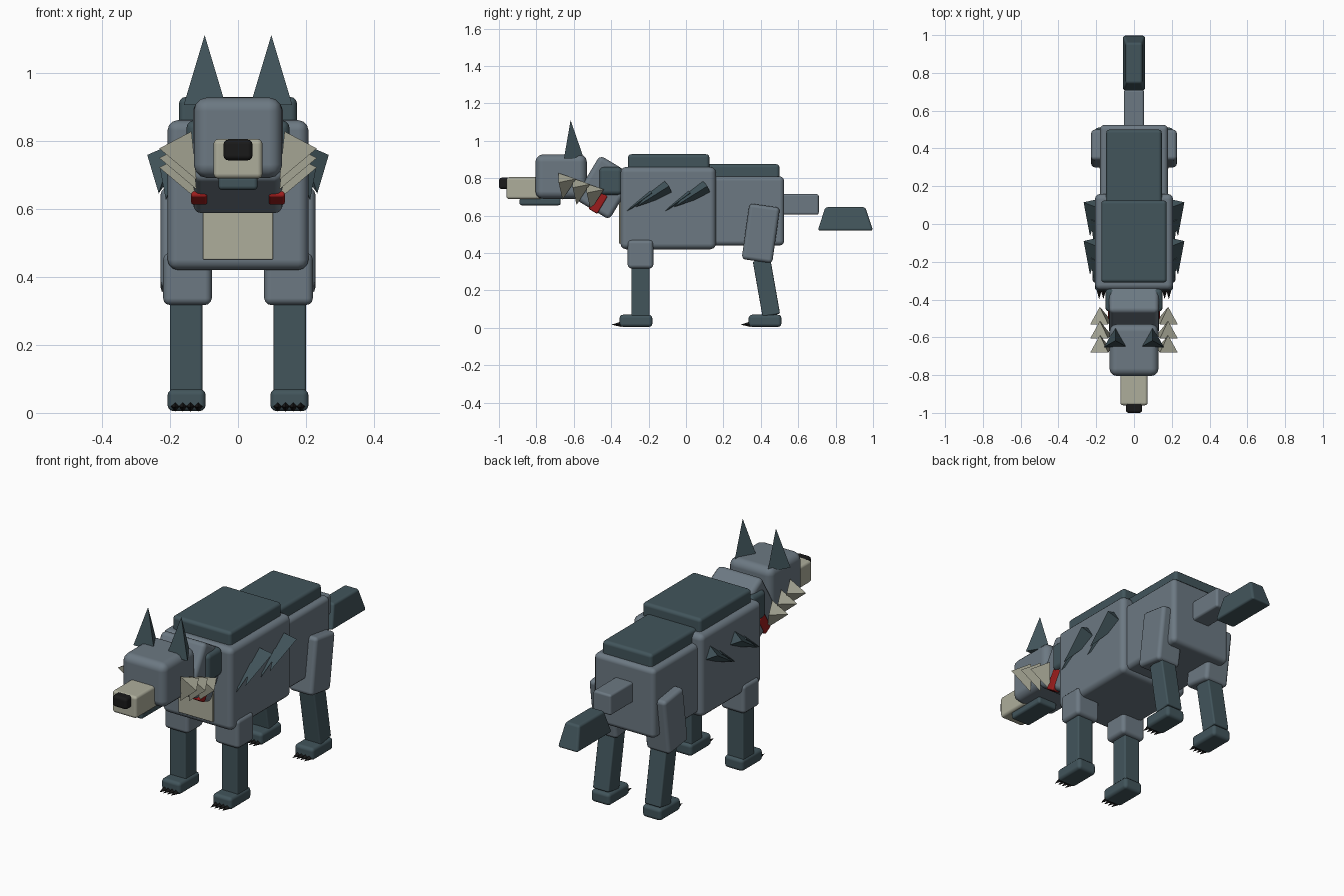
import bpy
import bmesh
from math import radians, sqrt, sin, cos, pi
from mathutils import Vector, Matrix

cube = bpy.data.objects.get("Cube")
if cube:
    bpy.data.objects.remove(cube, do_unlink=True)


def material(name, rgb):
    m = bpy.data.materials.new(name)
    m.use_nodes = True
    color = (*rgb, 1)
    m.diffuse_color = color
    bsdf = m.node_tree.nodes["Principled BSDF"]
    bsdf.inputs["Base Color"].default_value = color
    bsdf.inputs["Roughness"].default_value = 0.7
    return m


GREY = material("slate grey fur", (0.15, 0.19, 0.225))
DARK = material("dark teal fur", (0.054, 0.09, 0.105))
CREAM = material("cream fur", (0.42, 0.42, 0.33))
RED = material("red", (0.33, 0.012, 0.012))
BLACK = material("black", (0.01, 0.01, 0.01))


def finish(bm, name, mat):
    bmesh.ops.recalc_face_normals(bm, faces=bm.faces)
    mesh = bpy.data.meshes.new(name)
    bm.to_mesh(mesh)
    bm.free()
    mesh.materials.append(mat)
    ob = bpy.data.objects.new(name, mesh)
    bpy.context.collection.objects.link(ob)
    return ob


def box(name, mat, x, y, z, bevel=0.015, tilt=0, top=(1, 1)):
    """Rounded box from (min, max) ranges, tilted about x, with a scaled top."""
    bm = bmesh.new()
    bmesh.ops.create_cube(bm, size=1)
    for v in bm.verts:
        if v.co.z > 0:
            v.co.x *= top[0]
            v.co.y *= top[1]
        v.co = Vector((v.co[i] * (r[1] - r[0]) for i, r in enumerate((x, y, z))))
    bm.transform(Matrix.Rotation(radians(tilt), 4, 'X'))
    bm.transform(Matrix.Translation([sum(r) / 2 for r in (x, y, z)]))
    ob = finish(bm, name, mat)
    for p in ob.data.polygons:
        p.use_smooth = True
    mod = ob.modifiers.new("rounding", 'BEVEL')
    mod.width = bevel
    mod.segments = 3
    mod.harden_normals = True
    return ob


def spike(name, mat, base, tip, r, toward=(0, 1, 0), sides=3):
    """Pyramid from base centre to tip, one base corner turned toward a direction."""
    base, tip = Vector(base), Vector(tip)
    axis = (tip - base).normalized()
    u = Vector(toward)
    u = (u - axis * u.dot(axis)).normalized()
    w = axis.cross(u)
    bm = bmesh.new()
    ring = [bm.verts.new(base + r * (u * cos(a) + w * sin(a)))
            for a in (2 * pi * i / sides for i in range(sides))]
    apex = bm.verts.new(tip)
    bm.faces.new(ring)
    for i in range(sides):
        bm.faces.new((ring[i], ring[(i + 1) % sides], apex))
    return finish(bm, name, mat)


def around(centre, size):
    return (centre - size / 2, centre + size / 2)


# Torso
box("chest", GREY, (-0.207, 0.207), (-0.35, 0.16), (0.42, 0.86), 0.03)
box("hindquarters", GREY, (-0.18, 0.18), (0.1, 0.525), (0.44, 0.81), 0.025)
box("front_back_plate", DARK, (-0.173, 0.173), (-0.31, 0.125), (0.83, 0.928), 0.018)
box("rear_back_plate", DARK, (-0.147, 0.147), (0.1, 0.5), (0.78, 0.875), 0.018)
box("chest_patch", CREAM, (-0.103, 0.103), (-0.358, -0.33), (0.45, 0.74), 0.004)

# Neck and head
box("neck", GREY, (-0.132, 0.132), around(-0.435, 0.22), around(0.75, 0.27), 0.025, -31)
box("head", GREY, (-0.13, 0.13), (-0.805, -0.53), (0.69, 0.927), 0.04)
box("muzzle", CREAM, (-0.072, 0.072), (-0.96, -0.77), (0.688, 0.805), 0.015)
box("nose", BLACK, (-0.043, 0.043), (-1.0, -0.94), (0.742, 0.803), 0.015)
box("jaw", DARK, (-0.058, 0.058), (-0.89, -0.67), (0.655, 0.695), 0.012)

# Tail
box("tail_base", GREY, (-0.053, 0.053), (0.5, 0.71), (0.605, 0.715), 0.012)
box("tail_tip", DARK, (-0.06, 0.06), (0.704, 1.0), (0.52, 0.645), 0.012, top=(0.7, 0.72))

for s, side in ((1, "left"), (-1, "right")):
    def pair(a, b):
        return tuple(sorted((s * a, s * b)))

    # Ears, neck tufts and collar marks
    spike(side + "_ear", DARK, (s * 0.098, -0.617, 0.905), (s * 0.098, -0.617, 1.11), 0.071)
    box(side + "_neck_tuft", DARK, pair(0.09, 0.152), (-0.465, -0.34), (0.71, 0.86), 0.025)
    box(side + "_collar_mark", RED, pair(0.09, 0.138),
        around(-0.47, 0.055), around(0.67, 0.11), 0.008, -31)

    # Cheek fur fans
    for i in range(3):
        y, z = -0.65 + 0.075 * i, 0.8 - 0.028 * i
        spike(side + "_cheek_fur", CREAM, (s * 0.183, y, z),
              (s * 0.122, y - 0.01, z - 0.115), 0.062)

    # Shoulder fur spikes
    for y in (-0.095, 0.11):
        spike(side + "_flank_fur", DARK, (s * 0.212, y, 0.755),
              (s * 0.233, y - 0.175, 0.645), 0.055, (s, 0, 0))
        spike(side + "_small_flank_fur", DARK, (s * 0.195, y - 0.09, 0.72),
              (s * 0.212, y - 0.22, 0.625), 0.035, (s, 0, 0))

    # Legs
    box(side + "_shoulder", GREY, pair(0.077, 0.22), (-0.312, -0.175), (0.317, 0.47), 0.02)
    box(side + "_front_leg", DARK, pair(0.105, 0.2), (-0.292, -0.195), (0.05, 0.34), 0.008)
    box(side + "_thigh", GREY, pair(0.085, 0.227), around(0.4, 0.165), around(0.505, 0.3), 0.02, -8)
    box(side + "_rear_leg", DARK, pair(0.105, 0.2), around(0.43, 0.095), around(0.215, 0.3), 0.008, 10)

    # Paws and claws
    for end, y in (("front", -0.355), ("rear", 0.335)):
        box(f"{side}_{end}_paw", DARK, pair(0.095, 0.207), (y, y + 0.175), (0.005, 0.07), 0.018)
        for i in range(4):
            x = s * (0.117 + 0.0225 * i)
            spike(f"{side}_{end}_claw", BLACK, (x, y + 0.01, 0.019),
                  (x, y - 0.043, 0.017), 0.015, (0, 0, 1), 4)
